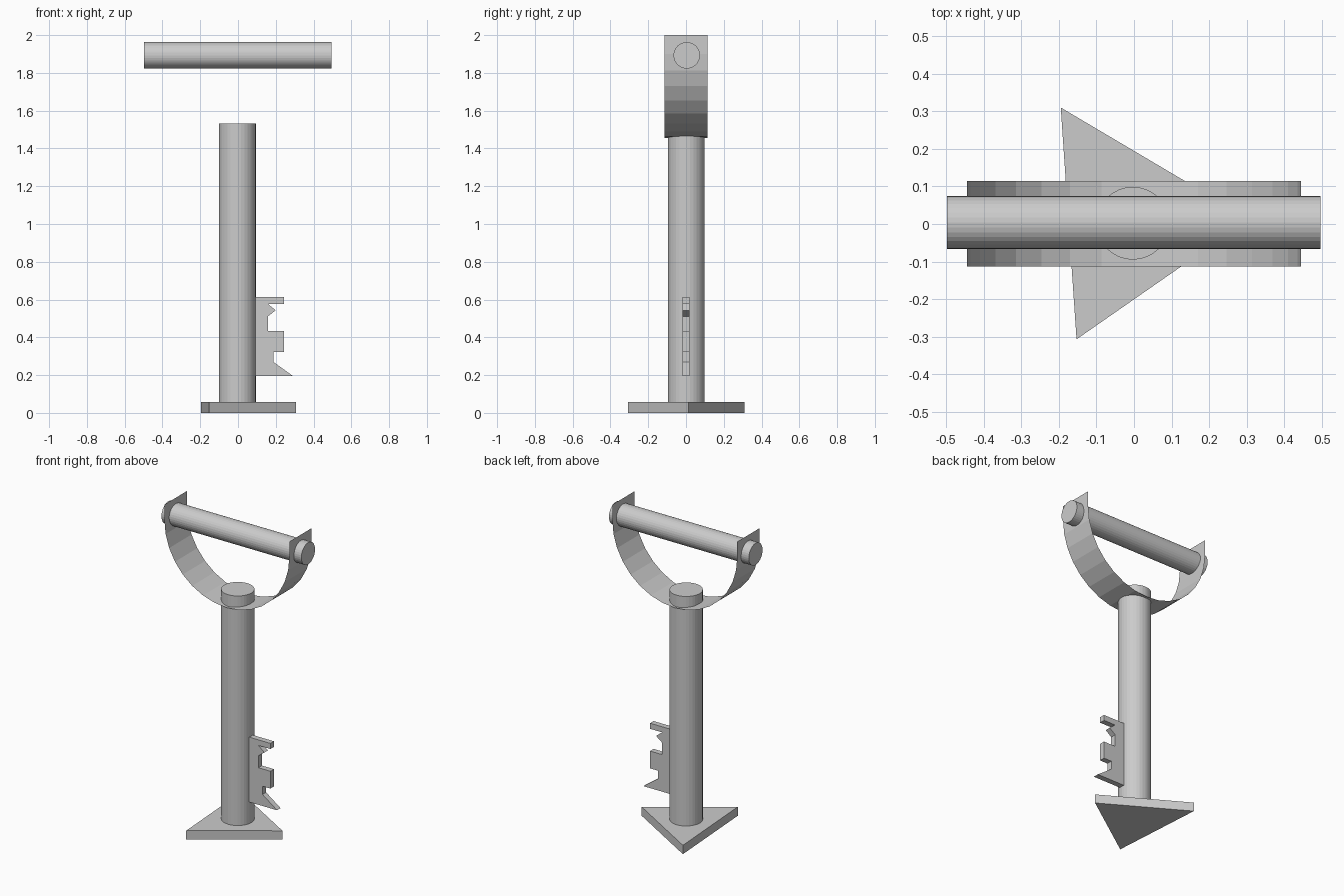
import bpy, bmesh, math
from mathutils import Vector

if "Cube" in bpy.data.objects:
    bpy.data.objects.remove(bpy.data.objects["Cube"])


def make_object(name, bm):
    bmesh.ops.recalc_face_normals(bm, faces=bm.faces)
    mesh = bpy.data.meshes.new(name)
    bm.to_mesh(mesh)
    bm.free()
    obj = bpy.data.objects.new(name, mesh)
    bpy.context.collection.objects.link(obj)
    return obj


def sweep(name, points, offset, closed=True):
    """Extrude a solid outline, or an open path into a thin strip."""
    bm = bmesh.new()
    verts = [bm.verts.new(p) for p in points]
    if closed:
        geom = [bm.faces.new(verts)]
        moved = bmesh.ops.extrude_face_region(bm, geom=geom, use_keep_orig=True)
    else:
        geom = [bm.edges.new(pair) for pair in zip(verts, verts[1:])]
        moved = bmesh.ops.extrude_edge_only(bm, edges=geom)
    new = [v for v in moved["geom"] if isinstance(v, bmesh.types.BMVert)]
    bmesh.ops.translate(bm, verts=new, vec=Vector(offset))
    return make_object(name, bm)


def cylinder(name, radius, length, location, rotation=(0, 0, 0)):
    bpy.ops.mesh.primitive_cylinder_add(
        vertices=32, radius=radius, depth=length, location=location, rotation=rotation)
    bpy.context.object.name = name


# Triangular foot plate
sweep("base_plate", [(-0.195, 0.31, 0), (-0.153, -0.307, 0), (0.307, 0.013, 0)],
      (0, 0, 0.057))

# Upright shaft, poking through the bow
cylinder("shaft", 0.097, 1.5, (-0.003, 0.002, 0.782))

# Notched key bit on the side of the shaft
bit = [(0.06, 0.613), (0.243, 0.613), (0.243, 0.577), (0.158, 0.577), (0.2, 0.543),
       (0.158, 0.511), (0.158, 0.434), (0.243, 0.434), (0.243, 0.323), (0.187, 0.323),
       (0.187, 0.27), (0.29, 0.196), (0.06, 0.196)]
sweep("key_bit", [(x, -0.018, z) for x, z in bit], (0, 0.036, 0))

# Paper-thin U-shaped bow: half circle with short straight ends
R, CZ = 0.444, 1.9
arc = [math.pi + math.pi * i / 16 for i in range(17)]
path = [(-R, 2.0)] + [(R * math.cos(a), CZ + R * math.sin(a)) for a in arc] + [(R, 2.0)]
sweep("bow_strip", [(x, -0.113, z) for x, z in path], (0, 0.227, 0), closed=False)

# Cross rod through both ends of the bow
cylinder("handle_rod", 0.07, 0.994, (-0.001, 0.004, 1.893), (0, math.pi / 2, 0))
